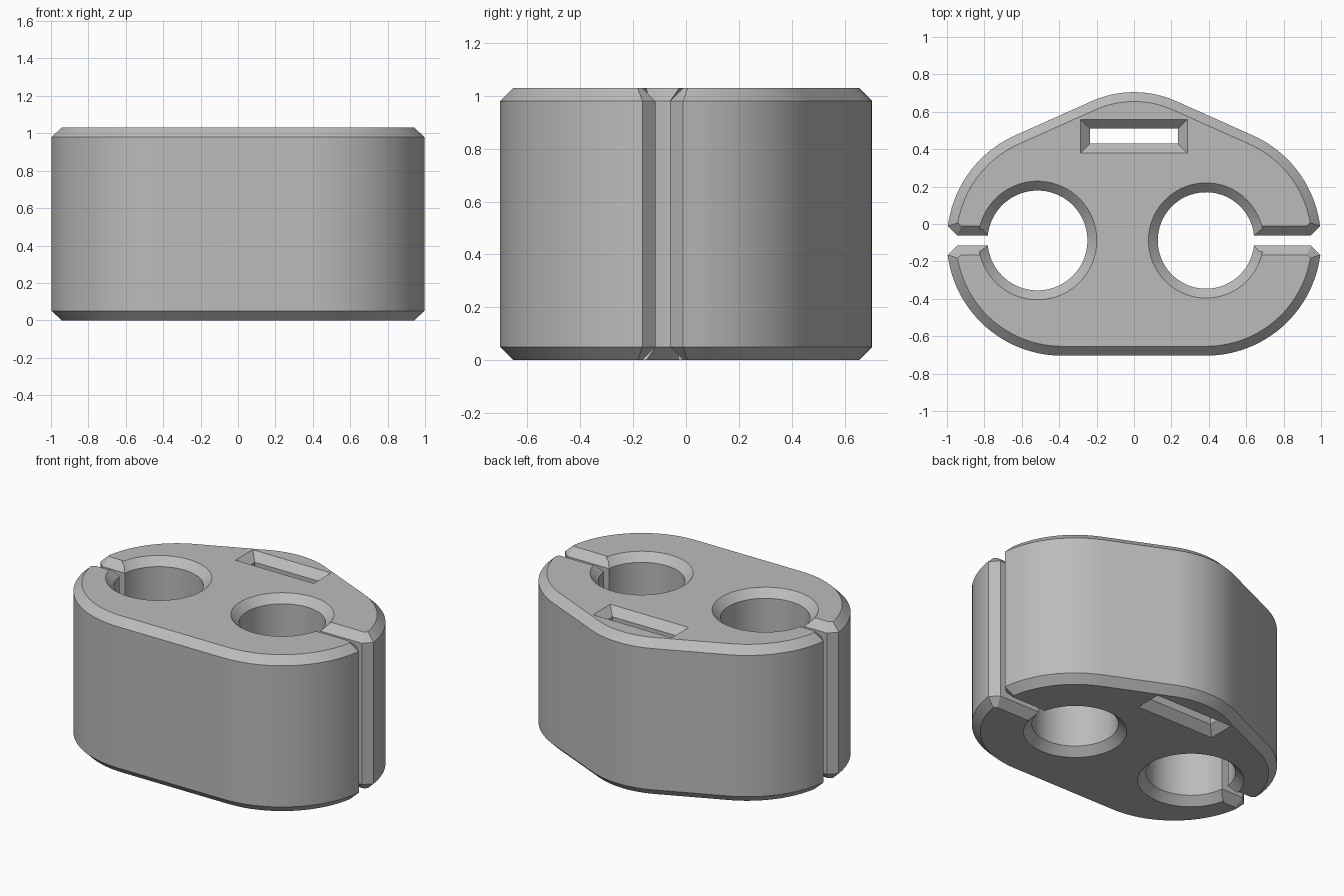
import bpy, bmesh
from math import sin, cos, asin, radians
from mathutils import Vector

cube = bpy.data.objects.get("Cube")
if cube:
    bpy.data.objects.remove(cube)

HEIGHT, CHAMFER = 1.03, 0.05
AXIS_Y = -0.088                 # centre line of bores and slits
SLIT_LOW, SLIT_HIGH = -0.115, -0.061
END_X, END_R = 0.385, 0.615     # rounded ends of the body
SLOPE = radians(65.7)           # direction of the sloped back faces


def arc(x, y, r, start, end, steps):
    """Points along an arc, angles in radians."""
    return [Vector((x + r * cos(start + (end - start) * i / steps),
                    y + r * sin(start + (end - start) * i / steps)))
            for i in range(steps + 1)]


def mirrored(points):
    return [Vector((-p.x, p.y)) for p in reversed(points)]


def inset(loop, d):
    """Mitred offset of a closed loop towards its left side."""
    result = []
    for i, p in enumerate(loop):
        a = (p - loop[i - 1]).normalized()
        b = (loop[(i + 1) % len(loop)] - p).normalized()
        na, nb = Vector((-a.y, a.x)), Vector((-b.y, b.x))
        result.append(p + (na + nb) * d / (1 + na.dot(nb)))
    return result


def bore(x, r, side):
    """Clockwise wall of a bore, open at the slit on the given side."""
    low, high = (asin((y - AXIS_Y) / r) for y in (SLIT_LOW, SLIT_HIGH))
    full = radians(360)
    if side > 0:
        return arc(x, AXIS_Y, r, low, high - full, 64)
    return arc(x, AXIS_Y, r, full / 2 - high, -full / 2 - low, 64)


def slit_mouth(y, direction):
    """Flared outer corner of a slit: edge on the body, then slit wall."""
    angle = asin((y + direction * CHAMFER - AXIS_Y) / END_R)
    edge = Vector((END_X + END_R * cos(angle), y + direction * CHAMFER))
    return angle, Vector((edge.x - CHAMFER, y))


# Outer profile: half of the back and half of the front, then mirrored
high_angle, high_corner = slit_mouth(SLIT_HIGH, 1)
low_angle, low_corner = slit_mouth(SLIT_LOW, -1)
top_r = 0.552
back_half = ([high_corner]
             + arc(END_X, AXIS_Y, END_R, high_angle, SLOPE, 20)
             + arc(0, 0.705 - top_r, top_r, SLOPE, radians(90), 8))
front_half = (arc(END_X, AXIS_Y, END_R + 0.001, radians(-90), low_angle, 26)
              + [low_corner])

outline = (back_half + mirrored(back_half)[1:] + bore(-0.516, 0.267, -1)
           + mirrored(front_half) + front_half + bore(END_X, 0.258, 1))

# Strap window, clockwise so that the solid is on its left
window = [Vector(p) for p in
          ((-0.235, 0.43), (-0.235, 0.51), (0.235, 0.51), (0.235, 0.43))]

# Loft every wall with a chamfer at both ends, then fill the end faces
bm = bmesh.new()
caps = [[], []]
for loop in (outline, window):
    narrow = inset(loop, CHAMFER)
    layers = ((narrow, 0), (loop, CHAMFER),
              (loop, HEIGHT - CHAMFER), (narrow, HEIGHT))
    rings = [[bm.verts.new((p.x, p.y, z)) for p in pts] for pts, z in layers]
    n = len(loop)
    for lower, upper in zip(rings, rings[1:]):
        for i in range(n):
            j = (i + 1) % n
            bm.faces.new((lower[i], lower[j], upper[j], upper[i]))
    for cap, ring in zip(caps, (rings[0], rings[-1])):
        cap += [bm.edges.get((ring[i - 1], ring[i])) for i in range(n)]
for cap, direction in zip(caps, (-1, 1)):
    bmesh.ops.triangle_fill(bm, edges=cap, use_beauty=True,
                            normal=(0, 0, direction))
bmesh.ops.recalc_face_normals(bm, faces=bm.faces)

mesh = bpy.data.meshes.new("clip_body")
bm.to_mesh(mesh)
bm.free()
body = bpy.data.objects.new("clip_body", mesh)
bpy.context.collection.objects.link(body)

# Plain grey material
grey = bpy.data.materials.new("plain grey")
grey.use_nodes = True
colour = (0.5, 0.5, 0.5, 1)
grey.diffuse_color = colour
grey.node_tree.nodes["Principled BSDF"].inputs["Base Color"].default_value = colour
mesh.materials.append(grey)

bpy.ops.object.select_all(action="DESELECT")
body.select_set(True)
bpy.context.view_layer.objects.active = body
bpy.ops.object.shade_smooth_by_angle(angle=radians(25))
